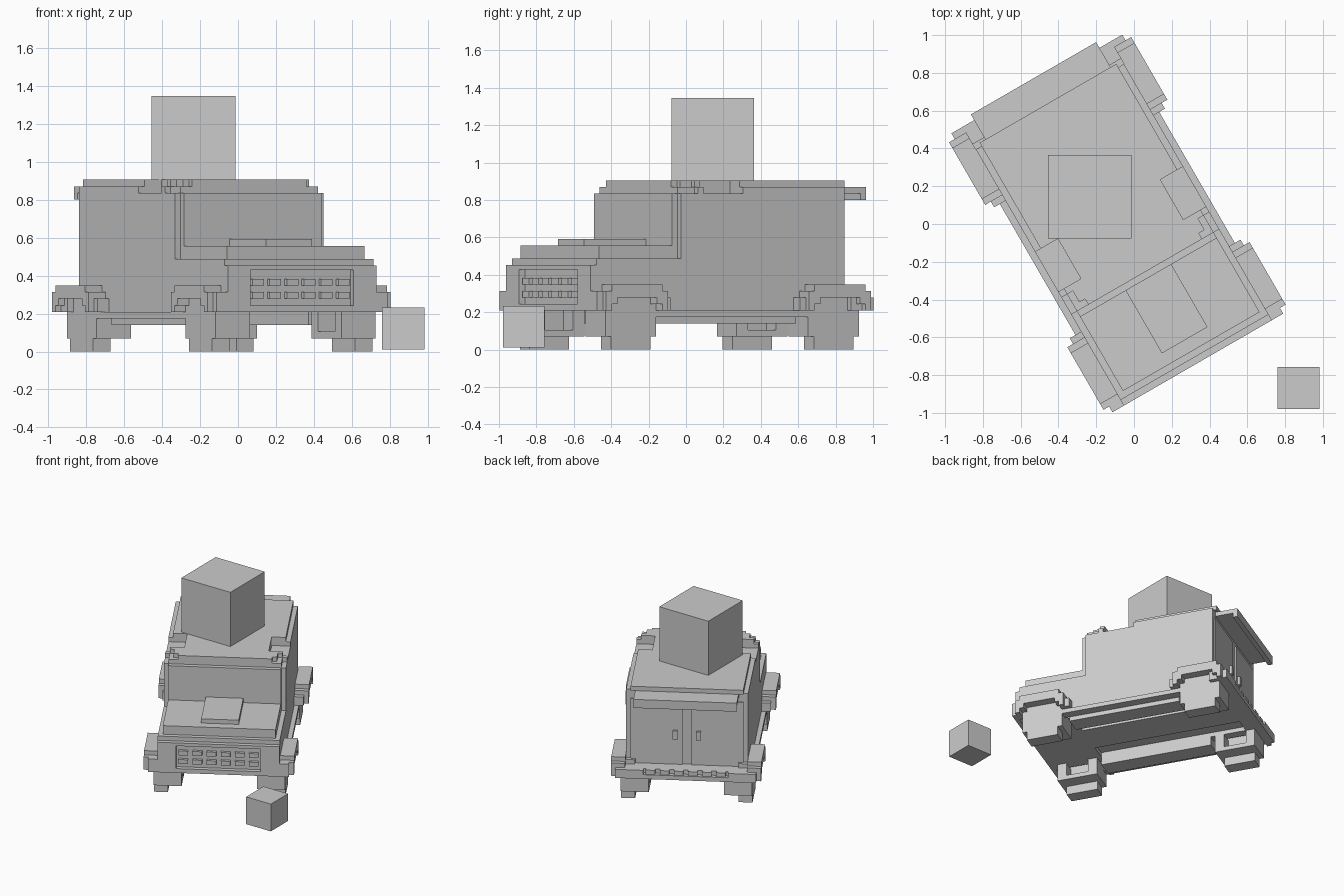
import bpy, bmesh, math
from mathutils import Matrix, Vector

if "Cube" in bpy.data.objects:
    bpy.data.objects.remove(bpy.data.objects["Cube"])

U = 0.0348                       # size of one building block
Y0 = -0.806                      # front bumper position along the van
CX = -0.075                      # centre line of the van
TURN = Matrix.Rotation(math.radians(30), 4, 'Z')

grey = bpy.data.materials.new("plain grey")
grey.diffuse_color = (0.6, 0.6, 0.6, 1)
grey.use_nodes = True
grey.node_tree.nodes["Principled BSDF"].inputs["Base Color"].default_value = grey.diffuse_color


def finish(bm, name):
    me = bpy.data.meshes.new(name)
    bm.to_mesh(me)
    bm.free()
    me.materials.append(grey)
    ob = bpy.data.objects.new(name, me)
    bpy.context.collection.objects.link(ob)
    return ob


def add_box(bm, lo, hi):
    lo, hi = Vector(lo), Vector(hi)
    m = Matrix.Translation((lo + hi) / 2) @ Matrix.Diagonal((*(hi - lo), 1))
    bmesh.ops.create_cube(bm, size=1, matrix=m)


def part(name, boxes, mirror=False):
    """Boxes are (x0, x1, n0, n1, z0, z1) in blocks; n counts from the front."""
    bm = bmesh.new()
    for x0, x1, n0, n1, z0, z1 in boxes:
        sides = [(x0, x1), (-x1, -x0)] if mirror else [(x0, x1)]
        for a, b in sides:
            add_box(bm, (CX + a * U, Y0 + n0 * U, z0 * U),
                    (CX + b * U, Y0 + n1 * U, z1 * U))
    bm.transform(TURN)
    return finish(bm, name)


def wide(h, n0, n1, z0, z1):
    return (-h, h, n0, n1, z0, z1)


# cabin with notched front pillars
part("cabin", [wide(13, 16, 45, 9, 24), wide(12, 15, 16, 14, 24)])

# stepped roof with a cut-out on each side
part("roof", [wide(12, 16, 19, 24, 25), wide(13, 19, 20, 24, 25),
              wide(9, 20, 27, 24, 25), wide(13, 27, 45, 24, 25),
              wide(10, 16, 17, 25, 26), wide(11, 17, 19, 25, 26),
              wide(12, 19, 20, 25, 26), wide(9, 20, 27, 25, 26),
              wide(12, 27, 45.6, 25, 26)])

# rear roof overhang
part("rear_spoiler", [wide(11, 45, 50, 24, 25), wide(11, 49, 50, 23, 24)])

# bonnet, front body around the grille opening
part("hood", [wide(12, 2, 15, 14, 16), wide(13, 1, 16, 13, 14)])
part("hood_scoop", [wide(4, 4, 15, 16, 17)])
part("front_body", [wide(13, 1, 16, 9, 13), wide(10, 1, 12, 6, 9)])
part("grille_surround", [(9, 13, 0, 1, 6, 13)], mirror=True)

# grille with two bars, each with six cells
cells = [wide(9, 0, 1, 12.3, 13)]
for z in (8, 10):
    for i in range(6):
        x = -9 + 3 * i
        cells.append((x + 0.5, x + 2.5, 0.3, 1, z, z + 1))
part("grille_cells", cells)

# bumpers
part("front_bumper", [wide(15, 0, 1, 6, 7), (9, 15, 0, 1, 7, 9), (-15, -9, 0, 1, 7, 9)])
part("rear_bumper", [wide(15, 45, 48, 6, 8), wide(15, 48, 49, 6, 7),
                     (9, 15, 48, 49, 7, 8), (-15, -9, 48, 49, 7, 8)])
part("rear_bumper_cells", [(-9 + 3 * i + 0.5, -9 + 3 * i + 2.5, 48, 48.8, 7, 8)
                           for i in range(6)])

# lower body, hollow underneath between the sills
part("lower_body", [wide(13, 12, 37, 7, 9), wide(10, 37, 45, 7, 9)])
part("underbody_keel", [wide(4, 12, 45, 6, 7)])
part("side_sills", [(8, 12, 12, 37, 4, 7), (12, 14, 11, 38, 5, 6),
                    (12, 13, 11, 38, 6, 7), (8, 10, 37, 45, 6, 7)], mirror=True)

# wheels, open inner hubs and stepped arches
for label, c in (("front", 6.5), ("rear", 42.5)):
    part(label + "_wheels", [(11, 14, c - 3.5, c + 3.5, 0, 9),
                             (11, 14, c - 4.5, c + 4.5, 2, 7)], mirror=True)
    part(label + "_wheel_hubs", [(8, 11, c - 3.5, c + 3.5, 2, 3),
                                 (8, 11, c - 4.5, c - 2.5, 2, 6),
                                 (8, 11, c + 2.5, c + 4.5, 2, 6)], mirror=True)
    arch = [(13, 16, c - 4.5, c + 4.5, 9, 10),
            (13, 16, c - 5.5, c + 5.5, 8, 9)]
    for s in (-1, 1):
        for inner, outer, z0, z1 in ((4.5, 5.5, 6, 8), (3.5, 4.5, 7, 8)):
            n = sorted((c + s * inner, c + s * outer))
            arch.append((13, 16, n[0], n[1], z0, z1))
    # step that runs from the arch into the sill
    s = 1 if label == "front" else -1
    n = sorted((c + s * 5.5, c + s * 6.5))
    arch.append((13, 15, n[0], n[1], 6, 8))
    part(label + "_wheel_arches", arch, mirror=True)

# back doors and handles
part("back_wall", [wide(13, 44, 45, 8, 9)])
part("back_doors", [(1, 12, 45, 45.3, 8, 23)], mirror=True)
part("door_handles", [(2, 3, 45.3, 45.9, 14, 16)], mirror=True)

# loose crates, square to the grid
for name, size, pos in (("large_crate", 0.442, (-0.235, 0.143, 1.125)),
                        ("small_crate", 0.222, (0.87, -0.868, 0.121))):
    bm = bmesh.new()
    bmesh.ops.create_cube(bm, size=size, matrix=Matrix.Translation(pos))
    finish(bm, name)
